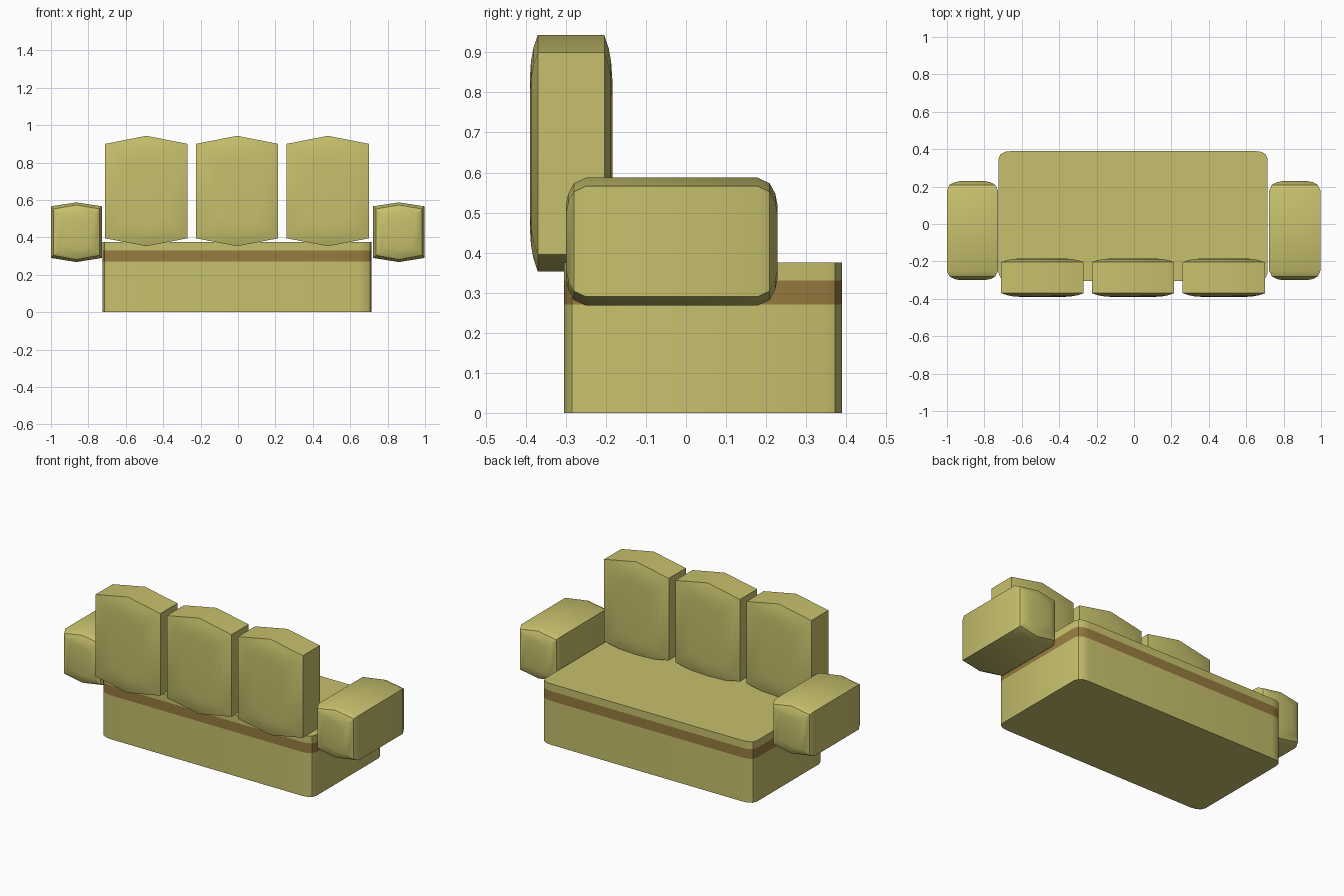
import bpy, bmesh

if "Cube" in bpy.data.objects:
    bpy.data.objects.remove(bpy.data.objects["Cube"])


def material(name, color):
    m = bpy.data.materials.new(name)
    m.diffuse_color = (*color, 1)
    m.use_nodes = True
    m.node_tree.nodes["Principled BSDF"].inputs["Base Color"].default_value = m.diffuse_color
    return m


fabric = material("fabric", (0.57, 0.53, 0.15))
trim = material("trim", (0.31, 0.20, 0.05))


def loft(name, rings, mats, band=None):
    """Skin a list of equal-length rings, cap both ends; band = ring index using the second material."""
    bm = bmesh.new()
    loops = [[bm.verts.new(p) for p in r] for r in rings]
    n = len(loops[0])
    for k, (a, b) in enumerate(zip(loops, loops[1:])):
        for i in range(n):
            j = (i + 1) % n
            f = bm.faces.new((a[i], a[j], b[j], b[i]))
            f.material_index = 1 if k == band else 0
    bm.faces.new(loops[0])
    bm.faces.new(loops[-1])
    bmesh.ops.recalc_face_normals(bm, faces=bm.faces[:])
    me = bpy.data.meshes.new(name)
    bm.to_mesh(me)
    bm.free()
    for m in mats:
        me.materials.append(m)
    ob = bpy.data.objects.new(name, me)
    bpy.context.collection.objects.link(ob)
    bpy.context.view_layer.objects.active = ob
    ob.select_set(True)
    bpy.ops.object.shade_smooth_by_angle(angle=0.52)
    ob.select_set(False)
    return ob


def pillow(name, cx, half, z_side, z_mid, y0, y1, ends):
    """Peaked six-sided cushion along y; ends = (depth from tip, inset) from tip to full section."""
    def ring(y, d):
        w = half - d
        return [(cx - w, y, z_side[0] + d), (cx, y, z_mid[0] + d), (cx + w, y, z_side[0] + d),
                (cx + w, y, z_side[1] - d), (cx, y, z_mid[1] - d), (cx - w, y, z_side[1] - d)]
    rings = [ring(y0 + t, d) for t, d in ends]
    rings += [ring(y1 - t, d) for t, d in reversed(ends)]
    return loft(name, rings, [fabric])


# Seat base with rounded vertical corners and a trim band
cx = -0.005
right = [(0.65, -0.305), (0.685, -0.300), (0.71, -0.285), (0.72, -0.26),
         (0.72, 0.345), (0.71, 0.372), (0.685, 0.386), (0.65, 0.39)]
outline = right + [(-x, y) for x, y in reversed(right)]
loft("seat_base", [[(x + cx, y, z) for x, y in outline] for z in (0, 0.27, 0.33, 0.375)],
     [fabric, trim], band=1)

# Three back cushions
for i, x in enumerate((-0.49, -0.005, 0.48)):
    pillow(f"back_cushion_{i + 1}", x, 0.22, (0.395, 0.90), (0.353, 0.943), -0.39, -0.184,
           [(0, 0.11), (0.003, 0.065), (0.009, 0.033), (0.02, 0)])

# Two arm cushions
for side, x in (("left", -0.864), ("right", 0.86)):
    pillow(f"arm_{side}", x, 0.137, (0.29, 0.566), (0.268, 0.587), -0.30, 0.229,
           [(0, 0.07), (0.006, 0.04), (0.02, 0.014), (0.05, 0)])
